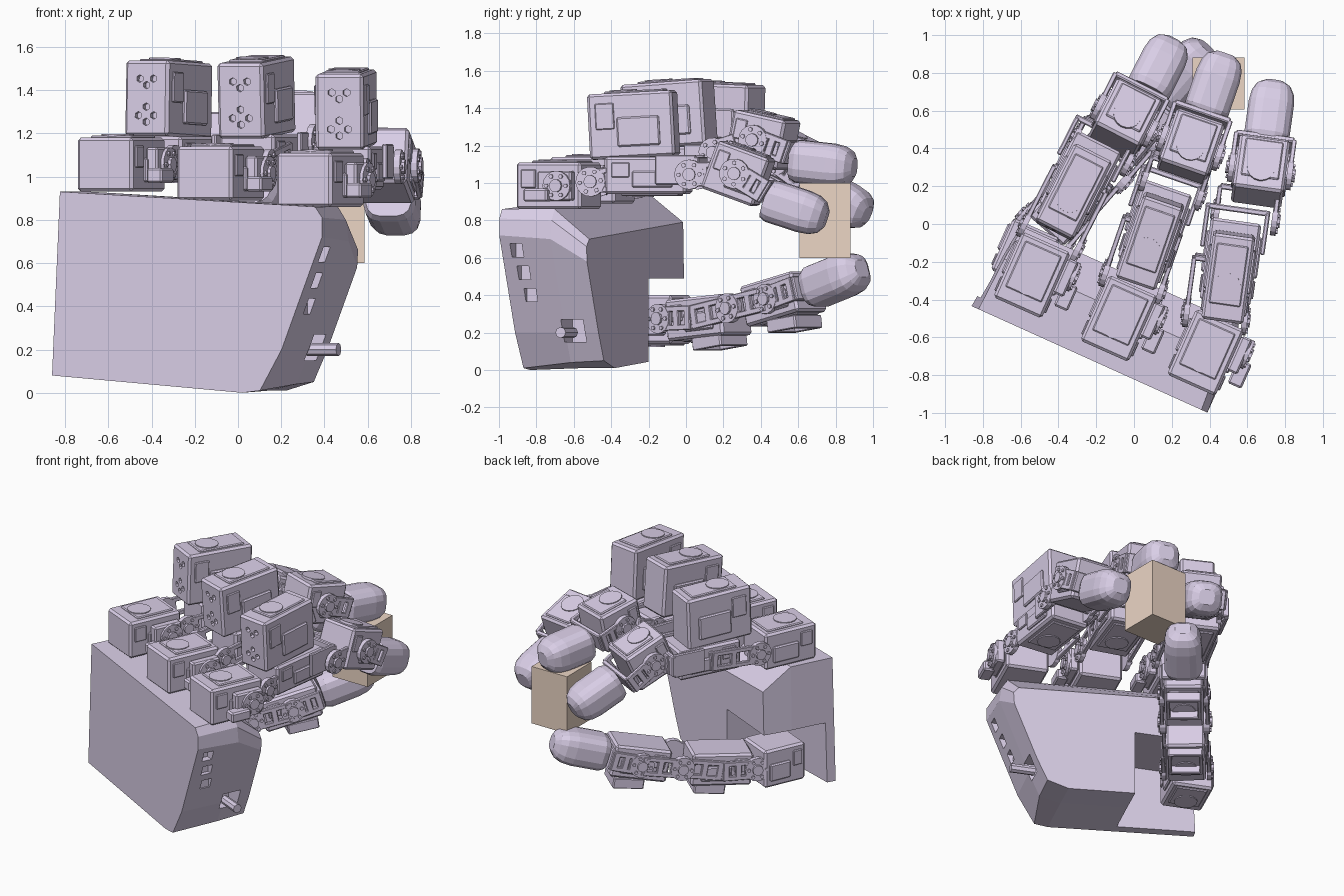
import bpy, bmesh
from math import radians, degrees, atan2, pi, cos, sin
from mathutils import Matrix, Vector

if "Cube" in bpy.data.objects:
    bpy.data.objects.remove(bpy.data.objects["Cube"])


def material(name, rgb):
    m = bpy.data.materials.new(name)
    m.diffuse_color = (*rgb, 1)
    m.use_nodes = True
    m.node_tree.nodes["Principled BSDF"].inputs["Base Color"].default_value = m.diffuse_color
    return m


SHELL = material("lavender_shell", (0.70, 0.62, 0.80))
TAN = material("tan_block", (0.84, 0.67, 0.56))


def frame(p, yaw, pitch=0):
    """Local x = sideways, y = forward, z = up."""
    return Matrix.Translation(p) @ Matrix.Rotation(radians(-yaw), 4, 'Z') @ Matrix.Rotation(radians(pitch), 4, 'X')


def finish(bm, name, mat=SHELL):
    bmesh.ops.recalc_face_normals(bm, faces=bm.faces)
    me = bpy.data.meshes.new(name)
    bm.to_mesh(me)
    bm.free()
    me.materials.append(mat)
    ob = bpy.data.objects.new(name, me)
    bpy.context.collection.objects.link(ob)
    return ob


def box(bm, fr, c, s, bevel=0.0):
    m = fr @ Matrix.Translation(c) @ Matrix.Diagonal((*s, 1))
    v = bmesh.ops.create_cube(bm, size=1, matrix=m)['verts']
    if bevel:
        e = list({e for w in v for e in w.link_edges})
        bmesh.ops.bevel(bm, geom=e, offset=bevel, segments=1, affect='EDGES')


def cyl(bm, fr, c, r, h, axis='X', n=16):
    rot = {'X': Matrix.Rotation(pi / 2, 4, 'Y'), 'Y': Matrix.Rotation(pi / 2, 4, 'X'), 'Z': Matrix()}[axis]
    bmesh.ops.create_cone(bm, cap_ends=True, segments=n, radius1=r, radius2=r, depth=h,
                          matrix=fr @ Matrix.Translation(c) @ rot)


def loft(bm, rings):
    rows = [[bm.verts.new(p) for p in r] for r in rings]
    n = len(rows[0])
    for a, b in zip(rows, rows[1:]):
        for i in range(n):
            bm.faces.new((a[i], a[(i + 1) % n], b[(i + 1) % n], b[i]))
    bm.faces.new(rows[0])
    bm.faces.new(rows[-1])


def cut(ob, cutter):
    cutter.hide_render = True
    cutter.display_type = 'WIRE'
    m = ob.modifiers.new("cut", 'BOOLEAN')
    m.operation, m.object, m.solver = 'DIFFERENCE', cutter, 'EXACT'


def horn(bm, fr, c, side):
    """Bolted joint disc on a bracket side."""
    x, y, z = c
    cyl(bm, fr, c, 0.08, 0.03)
    cyl(bm, fr, (x + side * 0.015, y, z), 0.035, 0.03, n=10)
    for k in range(6):
        a = k * pi / 3
        cyl(bm, fr, (x + side * 0.014, y + 0.057 * cos(a), z + 0.057 * sin(a)), 0.012, 0.02, n=6)


def bracket(name, a, b, yaw, width=0.29):
    """U bracket: slotted cheeks, joint discs at the start, cross plate at the end."""
    a, b = Vector(a), Vector(b)
    d = b - a
    fr = frame(a, yaw, degrees(atan2(d.z, d.xy.length)))
    L = d.length
    bm = bmesh.new()
    for s in (-1, 1):
        x = s * width / 2
        for z in (-0.05, 0.05):
            box(bm, fr, (x, L / 2, z), (0.025, L, 0.03), 0.004)
        for y in (0.06, L * 0.55, L - 0.02):
            box(bm, fr, (x, y, 0), (0.025, 0.04, 0.13), 0.004)
        horn(bm, fr, (x, 0, 0), s)
    box(bm, fr, (0, L, 0), (width, 0.03, 0.13), 0.006)
    finish(bm, name)


def motor(name, fr, size, top=1, holes=False):
    """Servo body with cover, horn and side pads; top=-1 flips the cover."""
    w, l, h = size
    bm = bmesh.new()
    box(bm, fr, (0, 0, 0), size, 0.014)
    body = finish(bm, name + "_body")
    bm = bmesh.new()
    box(bm, fr, (0, 0.02, top * h / 2), (w * 0.75, l * 0.7, 0.02), 0.006)
    cyl(bm, fr, (0, -l * 0.1, top * (h / 2 + 0.006)), 0.075, 0.02, 'Z')
    for s in (-1, 1):
        box(bm, fr, (s * w / 2, 0.04, -h * 0.1), (0.03, l * 0.5, h * 0.45), 0.008)
        box(bm, fr, (s * w / 2, -l * 0.3, h * 0.15), (0.02, l * 0.22, h * 0.4), 0.005)
    finish(bm, name + "_cover")
    if holes:
        bm = bmesh.new()
        for x, z in ((0, .06), (-.035, .09), (.035, .09), (0, -.04), (-.04, -.08), (.04, -.08), (0, -.11)):
            cyl(bm, fr, (x, -l / 2, z), 0.018, 0.05, 'Y', 6)
        cut(body, finish(bm, name + "_hole_cutter"))


def fingertip(name, fr, L=0.34):
    """Rounded, faceted fingertip."""
    bm = bmesh.new()
    rings = []
    for t, k in ((0, .88), (.1, 1), (.62, 1), (.8, .93), (.92, .76), (1, .42)):
        ring = []
        for i in range(16):
            c, s = cos(i * pi / 8 + .2), sin(i * pi / 8 + .2)
            x = 0.122 * k * abs(c) ** .65 * (1 if c > 0 else -1)
            z = 0.116 * k * abs(s) ** .65 * (1 if s > 0 else -1)
            ring.append(fr @ Vector((x, (t - .5) * L, z)))
        rings.append(ring)
    loft(bm, rings)
    finish(bm, name)


# Palm: one profile in the turned hand frame, chamfered at the front, thumb bay cut out
PALM = frame((0, 0, 0), 24.3)
back = [(-.605, .08), (.36, .0), (.45, .01), (.56, .2), (.765, .72), (.765, .81), (.73, .86), (-.565, .93)]
side = [(-.575, .08), (.36, .01), (.50, .04), (.57, .2), (.765, .70), (.75, .80), (.71, .86), (-.55, .93)]
front = [(-.555, .08), (.36, .01), (.50, .05), (.57, .2), (.72, .58), (.725, .66), (.69, .70), (-.53, .79)]
bm = bmesh.new()
loft(bm, [[PALM @ Vector((u, w, z)) for u, z in o] for w, o in ((-.75, back), (-.45, side), (-.256, front))])
palm = finish(bm, "palm_body")
bm = bmesh.new()
box(bm, PALM, (-.58, -.19, .19), (1.0, 1.0, .60))
cut(palm, finish(bm, "thumb_bay_cutter"))
bm = bmesh.new()
box(bm, PALM, (.62, -.40, .21), (.35, .13, .12))
for z, w in ((.40, -.62), (.52, -.64), (.64, -.66)):
    box(bm, PALM, (.60 + z * .22, w, z), (.14, .07, .07))
cut(palm, finish(bm, "palm_pocket_cutter"))
bm = bmesh.new()
cyl(bm, PALM, (.62, -.42, .2), .03, .16, 'X', 8)
finish(bm, "side_peg")

# Three upper fingers: base, upright motor, outer motor, tip
FINGERS = [
    ("left", 27, (-.54, -.27, 1.055), (-.32, .17, 1.355), -2, (-.05, .55, 1.12), -24, (.135, .83, .90), -25),
    ("middle", 19, (-.08, -.50, 1.015), (.085, -.09, 1.365), 4, (.30, .41, 1.23), -12, (.43, .74, 1.10), -6),
    ("right", 8, (.38, -.68, .985), (.50, -.28, 1.31), 3, (.67, .28, 1.05), -20, (.72, .59, .86), -18),
]
for nm, yaw, base, mid, mp, outer, op, tip, tp in FINGERS:
    motor(nm + "_base_motor", frame(base, 24), (.28, .38, .25))
    under = frame(mid, yaw) @ Vector((0, .08, -.27))
    motor(nm + "_upright_motor", frame(mid, yaw, mp), (.225, .46, .35), holes=True)
    motor(nm + "_lower_motor", frame(under, yaw), (.27, .44, .20), -1)
    motor(nm + "_outer_motor", frame(outer, yaw, op), (.27, .30, .27))
    fingertip(nm + "_fingertip", frame(tip, yaw, tp))
    # knuckle side horn with its small frame
    bm = bmesh.new()
    kf = frame(base, 24)
    horn(bm, kf, (.20, .08, 0), 1)
    box(bm, kf, (.17, .06, 0), (.06, .2, .16), .01)
    box(bm, kf, (.21, -.03, -.05), (.08, .14, .07), .01)
    finish(bm, nm + "_knuckle_horn")
    bracket(nm + "_knuckle_bracket", Vector(base).lerp(under, .4), under, yaw, .31)
    # open frame in front of the upright motor
    bm = bmesh.new()
    uf = frame(under, yaw)
    for s in (-1, 1):
        box(bm, uf, (s * .16, .17, .03), (.025, .22, .16), .006)
    box(bm, uf, (0, .28, .03), (.345, .03, .14), .006)
    finish(bm, nm + "_front_frame")
    bracket(nm + "_middle_bracket", under.lerp(Vector(outer), .5), Vector(outer).lerp(under, .22), yaw, .31)
    bracket(nm + "_tip_bracket", outer, Vector(outer).lerp(Vector(tip), .5), yaw, .31)

# Thumb under the left finger, motors facing down
T = [Vector(p) for p in ((-.575, -.16, .27), (-.33, .12, .28), (.02, .52, .38), (.27, .81, .49))]
motor("thumb_base_motor", frame(T[0], 24), (.27, .30, .26), -1)
motor("thumb_middle_motor", frame(T[1], 41, 5), (.25, .40, .22), -1)
motor("thumb_outer_motor", frame(T[2], 41, 13), (.25, .38, .22), -1)
fingertip("thumb_tip", frame(T[3], 41, 17), .36)
bracket("thumb_base_bracket", T[0].lerp(T[1], .4), T[1], 41, .29)
bracket("thumb_middle_bracket", T[1].lerp(T[2], .5), T[2], 41, .29)
bracket("thumb_joint_bracket", T[1].lerp(T[2], .5), T[1], 41 + 180, .27)
bracket("thumb_tip_bracket", T[2], T[2].lerp(T[3], .5), 41, .28)
for i, drop in ((1, .14), (2, .145)):
    # open loop hanging under each thumb motor
    bm = bmesh.new()
    fr = frame(T[i] - Vector((0, 0, drop)), 41, 8)
    for s in (-1, 1):
        box(bm, fr, (s * .10, .08, 0), (.025, .2, .07), .005)
        box(bm, fr, (0, .08 + s * .09, 0), (.22, .025, .07), .005)
    finish(bm, "thumb_loop_%d" % i)

# Held block
bm = bmesh.new()
box(bm, Matrix(), (.447, .743, .80), (.275, .275, .40))
finish(bm, "held_block", TAN)
